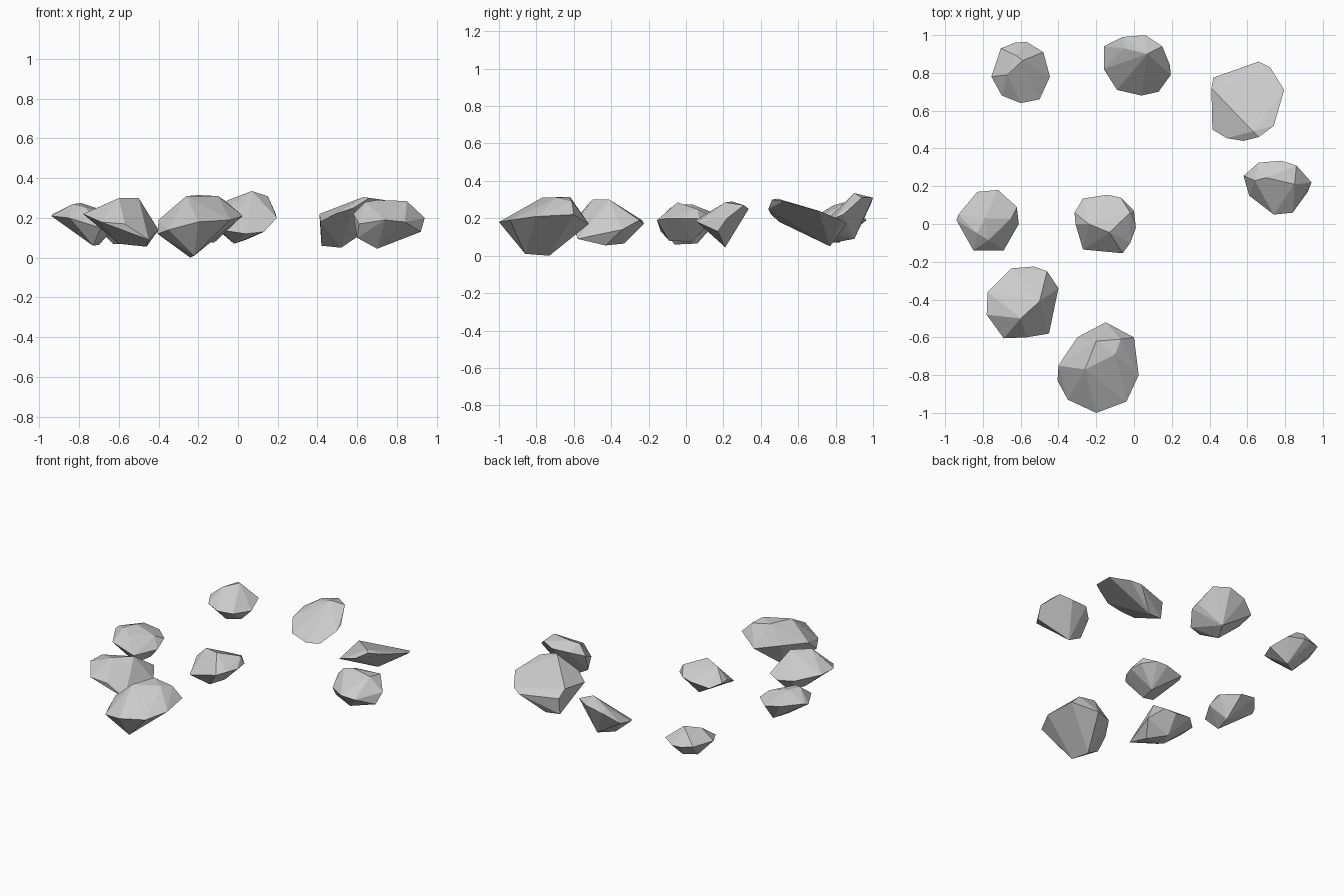
import bpy
import bmesh
import math


def rock(name, rim, crown, base):
    """Faceted stone: hull wrapped round a rim outline, crown points and base points."""
    bm = bmesh.new()
    for p in rim + crown + base:
        bm.verts.new(p)
    hull = bmesh.ops.convex_hull(bm, input=bm.verts[:])
    loose = {v for v in hull["geom_interior"] + hull["geom_unused"]
             if isinstance(v, bmesh.types.BMVert)}
    bmesh.ops.delete(bm, geom=list(loose), context='VERTS')
    # merge nearly flat triangles into broad chipped facets
    bmesh.ops.dissolve_limit(bm, angle_limit=math.radians(6),
                             verts=bm.verts[:], edges=bm.edges[:])
    bmesh.ops.recalc_face_normals(bm, faces=bm.faces[:])
    me = bpy.data.meshes.new(name)
    bm.to_mesh(me)
    bm.free()
    ob = bpy.data.objects.new(name, me)
    bpy.context.collection.objects.link(ob)
    return ob


# largest stone at the front
rock("rock_front",
     [(-.15, -.52, .17), (-.3, -.6, .2), (-.4, -.75, .19), (-.405, -.83, .12),
      (-.35, -.93, .14), (-.2, -1, .18), (-.04, -.94, .19), (.025, -.8, .21), (0, -.6, .22)],
     [(-.26, -.77, .31), (-.2, -.62, .315), (-.1, -.69, .31), (-.07, -.61, .29)],
     [(-.24, -.73, 0), (-.22, -.86, .01)])

# front left stone
rock("rock_front_left",
     [(-.65, -.235, .19), (-.53, -.225, .17), (-.46, -.25, .19), (-.4, -.34, .14),
      (-.45, -.58, .09), (-.57, -.6, .17), (-.69, -.605, .18), (-.78, -.48, .22),
      (-.775, -.36, .22)],
     [(-.6, -.5, .3), (-.5, -.41, .3)],
     [(-.46, -.43, .055), (-.6, -.43, .07), (-.55, -.33, .065)])

# left stone
rock("rock_left",
     [(-.94, .02, .21), (-.93, .05, .22), (-.83, .17, .22), (-.72, .18, .2), (-.62, .09, .2),
      (-.61, 0, .16), (-.69, -.14, .15), (-.85, -.14, .2)],
     [(-.79, .03, .275), (-.83, -.05, .27), (-.65, .03, .23), (-.77, -.085, .255)],
     [(-.73, -.06, .06), (-.7, .06, .065)])

# middle stone
rock("rock_middle",
     [(-.27, .135, .18), (-.14, .155, .2), (-.07, .14, .21), (0, .07, .2), (.01, -.02, .2),
      (-.02, -.1, .2), (-.06, -.155, .19), (-.27, -.135, .13), (-.31, 0, .2), (-.315, .06, .2)],
     [(-.24, 0, .27), (-.13, -.045, .285), (-.02, .06, .25)],
     [(-.15, -.09, .08), (-.12, .03, .075)])

# back left stone
rock("rock_back_left",
     [(-.63, .96, .19), (-.57, .965, .19), (-.48, .91, .2), (-.445, .78, .17), (-.5, .66, .18),
      (-.6, .64, .18), (-.7, .68, .19), (-.755, .78, .2), (-.705, .93, .2)],
     [(-.67, .79, .27), (-.59, .865, .29), (-.62, .89, .28)],
     [(-.63, .77, .07), (-.55, .82, .07)])

# back stone, standing up on a tilt
rock("rock_back",
     [(-.16, .94, .22), (-.06, .99, .28), (.06, 1, .31), (.15, .94, .31), (.19, .84, .22),
      (.195, .79, .2), (.13, .7, .13), (.04, .68, .12), (-.09, .71, .14), (-.16, .82, .19)],
     [(.07, .9, .335), (.03, .835, .27), (-.05, .93, .29)],
     [(-.02, .79, .07), (.04, .9, .09)])

# back right stone, a wedge that drops towards the back
rock("rock_back_right",
     [(.415, .5, .18), (.49, .455, .22), (.58, .44, .25), (.66, .46, .3), (.74, .52, .29),
      (.795, .71, .24), (.72, .83, .19), (.66, .86, .17), (.42, .775, .17), (.41, .72, .22)],
     [(.63, .49, .305)],
     [(.42, .76, .06), (.52, .77, .05)])

# right stone
rock("rock_right",
     [(.58, .255, .22), (.66, .325, .25), (.78, .335, .25), (.86, .31, .27), (.94, .22, .2),
      (.92, .17, .13), (.84, .06, .18), (.74, .05, .19), (.61, .15, .17)],
     [(.64, .23, .28), (.7, .245, .29), (.85, .21, .285)],
     [(.7, .21, .045), (.6, .2, .1)])
